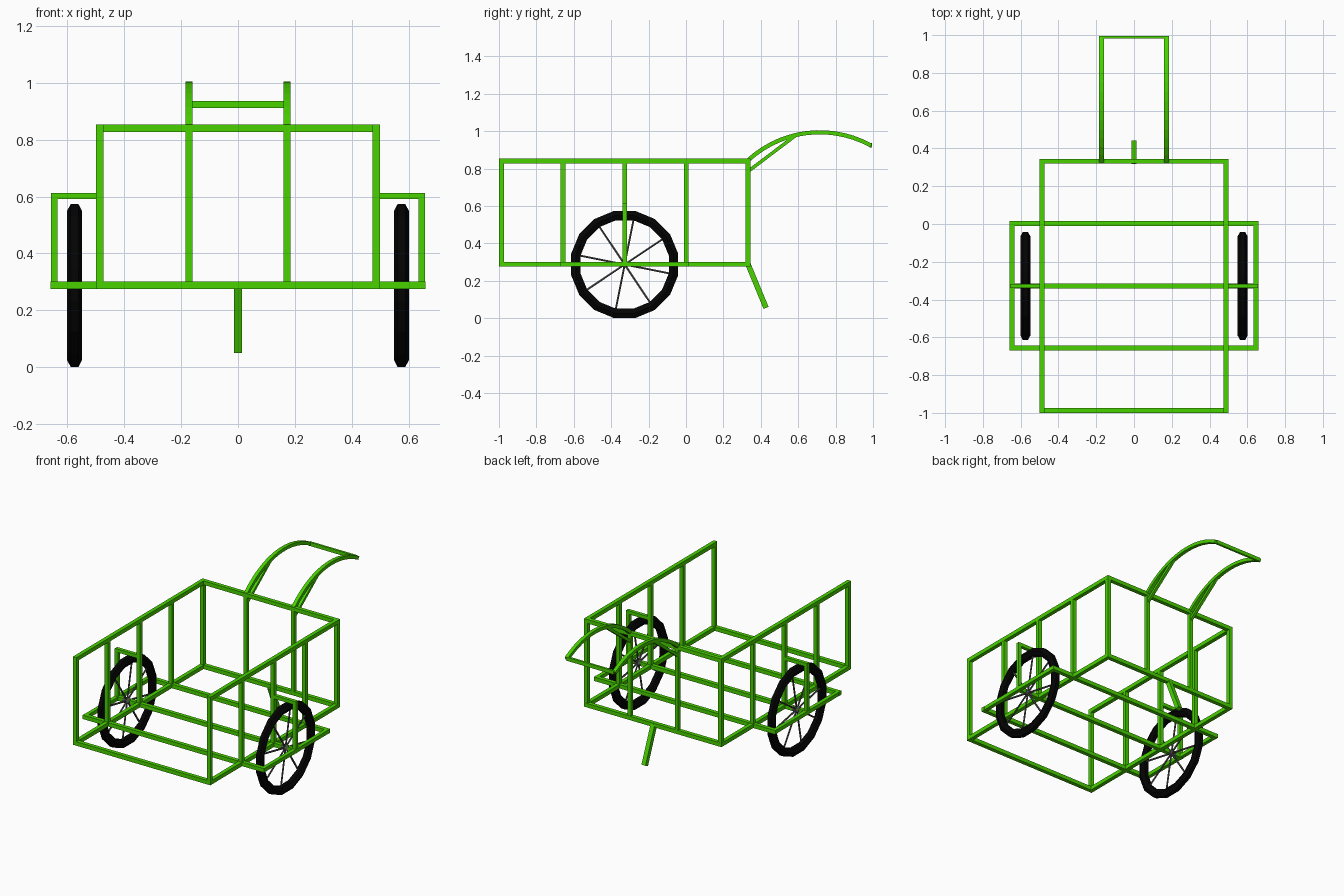
import bpy, bmesh, math
from mathutils import Vector, Matrix

if "Cube" in bpy.data.objects:
    bpy.data.objects.remove(bpy.data.objects["Cube"])


def material(name, rgb):
    m = bpy.data.materials.new(name)
    m.diffuse_color = (*rgb, 1)
    m.use_nodes = True
    m.node_tree.nodes["Principled BSDF"].inputs["Base Color"].default_value = m.diffuse_color
    return m


GREEN = material("green_paint", (0.065, 0.65, 0.0))
BLACK = material("black_rubber", (0.001, 0.001, 0.001))
STEEL = material("dark_steel", (0.1, 0.1, 0.1))


def finish(name, bm, mat):
    bmesh.ops.recalc_face_normals(bm, faces=bm.faces)
    me = bpy.data.meshes.new(name)
    bm.to_mesh(me)
    bm.free()
    me.materials.append(mat)
    ob = bpy.data.objects.new(name, me)
    bpy.context.collection.objects.link(ob)
    return ob


def add_bar(bm, a, b, r, ext=0.0, sides=4):
    """Prism from a to b; r is the distance from axis to flat side."""
    a, b = Vector(a), Vector(b)
    d = (b - a).normalized()
    a, b = a - d * ext, b + d * ext
    r /= math.cos(math.pi / sides)
    mat = (Matrix.Translation((a + b) / 2) @ d.to_track_quat('Z', 'Y').to_matrix().to_4x4()
           @ Matrix.Rotation(math.pi / sides, 4, 'Z'))
    bmesh.ops.create_cone(bm, cap_ends=True, segments=sides, radius1=r, radius2=r,
                          depth=(b - a).length, matrix=mat)


def bar(name, a, b, r=0.013, ext=0.0):
    bm = bmesh.new()
    add_bar(bm, a, b, r, ext)
    return finish(name, bm, GREEN)


def skin(bm, rings, closed):
    """Join rings of points with quads, either in a loop or with end caps."""
    rings = [[bm.verts.new(p) for p in ring] for ring in rings]
    n = len(rings[0])
    pairs = list(zip(rings, rings[1:] + rings[:1]))
    for a, b in pairs if closed else pairs[:-1]:
        for j in range(n):
            bm.faces.new((a[j], a[(j + 1) % n], b[(j + 1) % n], b[j]))
    if not closed:
        bm.faces.new(rings[0])
        bm.faces.new(rings[-1])


X, XO, XH = 0.486, 0.646, 0.172          # box side, outer rail, handle
Z0, Z1 = 0.288, 0.84                     # box floor and top
YS = [-0.987, -0.657, -0.328, 0.002, 0.332]
R = 0.013

# Floor cross bars: the middle three reach out to the wheel rails
for i, y in enumerate(YS):
    w = X if i in (0, 4) else XO
    bar(f"floor_bar_{i}", (-w, y, Z0), (w, y, Z0), R, 0.0128)
bar("back_top_rail", (-X, YS[4], Z1), (X, YS[4], Z1), R, 0.0128)

for s, side in ((-1, "left"), (1, "right")):
    # Box side: rails and posts
    for z, lv in ((Z0, "floor"), (Z1, "top")):
        bar(f"{side}_{lv}_rail", (s * X, YS[0], z), (s * X, YS[4], z), R, 0.0126)
    for i, y in enumerate(YS):
        bar(f"{side}_post_{i}", (s * X, y, Z0), (s * X, y, Z1), R - 0.0003, 0.012)
    bar(f"{side}_back_post", (s * XH, YS[4], Z0), (s * XH, YS[4], Z1), 0.012)

    # Wheel guard frame
    bar(f"{side}_outer_rail", (s * XO, YS[1], Z0), (s * XO, YS[3], Z0), 0.0122, 0.012)
    bar(f"{side}_guard_post", (s * XO, YS[2], Z0), (s * XO, YS[2], 0.602), 0.0115, 0.01)
    bar(f"{side}_guard_top", (s * X, YS[2], 0.602), (s * XO, YS[2], 0.602), 0.0113, 0.008)

    # Curved handle arm with a square section
    cy, cz, rad, n = 0.715, 0.429, 0.565, 14
    rings = []
    for k in range(n + 1):
        t = math.radians(132.6 + (60.9 - 132.6) * k / n)
        rings.append([(s * XH + u * 0.012, cy + (rad + v * 0.011) * math.cos(t),
                       cz + (rad + v * 0.011) * math.sin(t))
                      for u, v in ((-1, -1), (1, -1), (1, 1), (-1, 1))])
    bm = bmesh.new()
    skin(bm, rings, False)
    arm = finish(f"{side}_handle_arm", bm, GREEN)
    bar(f"{side}_handle_brace", (s * XH, 0.332, 0.785), (s * XH, 0.585, 0.976), 0.009)

    # Tyre: 16-sided ring with a hexagonal section
    hub = Vector((s * 0.575, YS[2], 0.287))
    rings = []
    for k in range(16):
        t = 2 * math.pi * (k + 0.5) / 16
        ring = []
        for j in range(6):
            p = 2 * math.pi * (j + 0.5) / 6
            q = 0.2665 + 0.0295 * math.cos(p)
            ring.append(hub + Vector((0.027 * math.sin(p), q * math.cos(t), q * math.sin(t))))
        rings.append(ring)
    bm = bmesh.new()
    skin(bm, rings, True)
    finish(f"{side}_tyre", bm, BLACK)

    # Spokes and hub
    bm = bmesh.new()
    for k in range(8):
        t = math.radians(33.75 + 45 * k)
        add_bar(bm, hub, hub + Vector((0, math.cos(t), math.sin(t))) * 0.25, 0.005, 0, 6)
    add_bar(bm, hub - Vector((0.025, 0, 0)), hub + Vector((0.025, 0, 0)), 0.017, 0, 12)
    finish(f"{side}_spokes", bm, STEEL)

# Handle grip: flattened bar between the arm ends
grip = bar("handle_grip", (-XH, 0, 0), (XH, 0, 0), 0.012)
grip.scale.y = 0.6
grip.location = (0, 0.988, 0.924)

# Rear prop leg
bar("prop_leg", (0, YS[4], Z0), (0, 0.428, 0.055), 0.0145)
